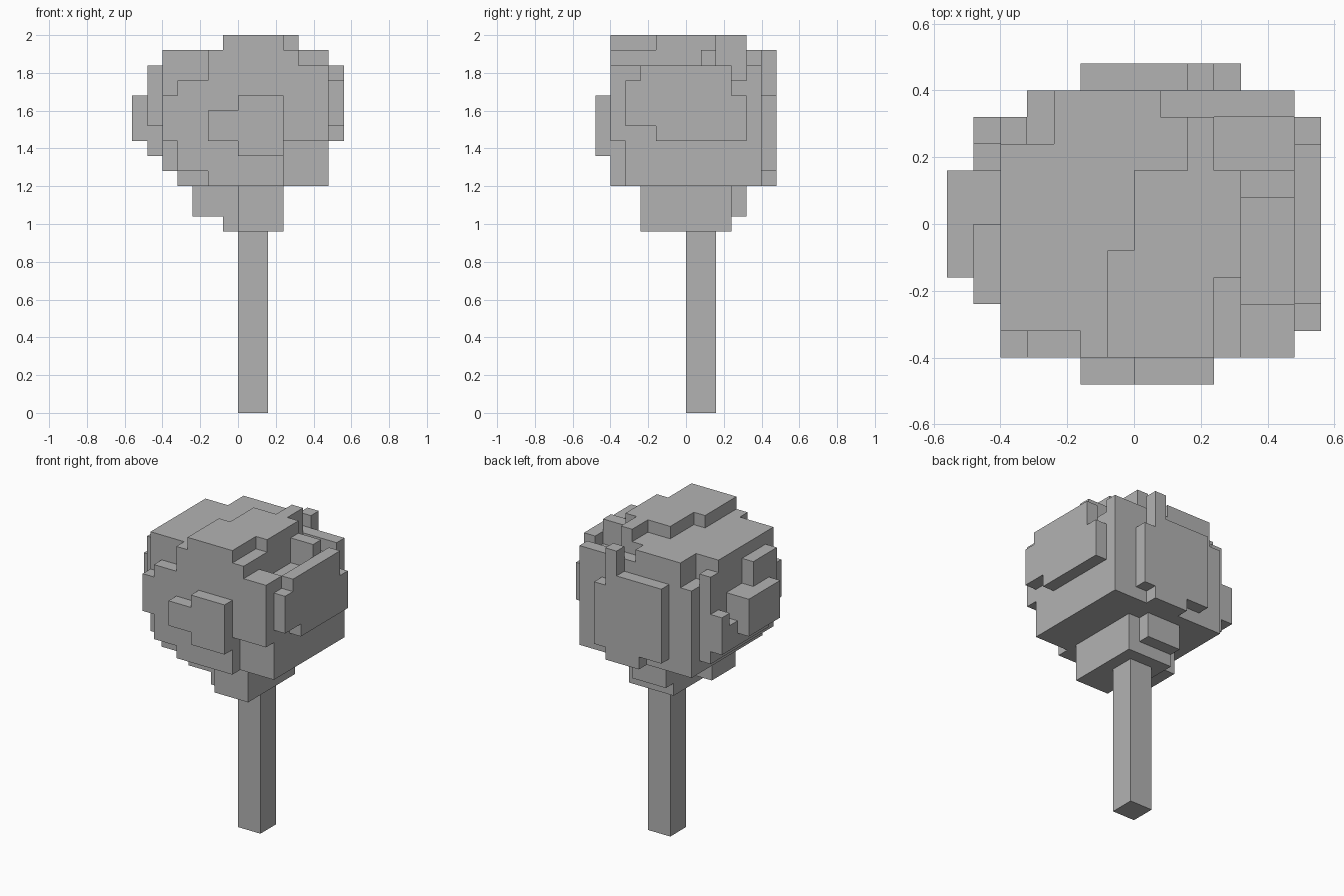
import bpy
import bmesh
from mathutils import Vector

UNIT = 0.08  # edge length of one block

default_cube = bpy.data.objects.get("Cube")
if default_cube:
    bpy.data.objects.remove(default_cube, do_unlink=True)

grey = bpy.data.materials.new("plain_grey")
grey.use_nodes = True
grey.diffuse_color = (0.45, 0.45, 0.45, 1)
grey.node_tree.nodes["Principled BSDF"].inputs["Base Color"].default_value = grey.diffuse_color


def fill(cells, x, y, z):
    """Add every block inside the given ranges."""
    cells.update((i, j, k) for i in range(*x) for j in range(*y) for k in range(*z))


def build_blocks(name, cells):
    """Make one clean outer shell around a set of blocks."""
    bm = bmesh.new()
    corners = {}

    def vert(point):
        key = tuple(round(c) for c in point)
        if key not in corners:
            corners[key] = bm.verts.new(Vector(key) * UNIT)
        return corners[key]

    for cell in sorted(cells):
        centre = Vector(cell) + Vector((0.5, 0.5, 0.5))
        for axis in range(3):
            for sign in (-1, 1):
                normal = Vector((0, 0, 0))
                normal[axis] = sign
                neighbour = tuple(int(c) for c in Vector(cell) + normal)
                if neighbour in cells:
                    continue
                side = Vector((0, 0, 0))
                side[(axis + 1) % 3] = 0.5
                up = normal.cross(side)
                middle = centre + normal / 2
                bm.faces.new([vert(middle + p) for p in
                              (-side - up, side - up, side + up, -side + up)])
    # Merge coplanar block faces into large flat faces
    bmesh.ops.dissolve_limit(bm, angle_limit=0.01, verts=bm.verts, edges=bm.edges)
    mesh = bpy.data.meshes.new(name)
    bm.to_mesh(mesh)
    bm.free()
    mesh.materials.append(grey)
    obj = bpy.data.objects.new(name, mesh)
    bpy.context.collection.objects.link(obj)
    return obj


# Trunk
trunk = set()
fill(trunk, x=(0, 2), y=(0, 2), z=(0, 12))
build_blocks("trunk", trunk)

leaves = set()

# Underside clumps
fill(leaves, x=(0, 3), y=(-3, 3), z=(12, 15))
fill(leaves, x=(-1, 0), y=(-2, 3), z=(12, 15))
fill(leaves, x=(-3, 0), y=(-2, 1), z=(13, 15))
fill(leaves, x=(-1, 2), y=(3, 4), z=(13, 15))

# Core
fill(leaves, x=(-4, 6), y=(-4, 5), z=(15, 22))

# Front layer and raised front patch
fill(leaves, x=(-5, 6), y=(-5, -4), z=(18, 21))
fill(leaves, x=(-4, 6), y=(-5, -4), z=(21, 22))
fill(leaves, x=(-4, 3), y=(-5, -4), z=(16, 18))
fill(leaves, x=(-2, 3), y=(-5, -4), z=(15, 16))
fill(leaves, x=(0, 3), y=(-6, -5), z=(17, 21))
fill(leaves, x=(-2, 0), y=(-6, -5), z=(18, 20))

# Right-hand wall seen from the front, stepped outwards
fill(leaves, x=(6, 7), y=(-4, -2), z=(19, 22))
fill(leaves, x=(6, 7), y=(-3, 3), z=(19, 23))
fill(leaves, x=(6, 7), y=(-2, 4), z=(18, 21))

# Opposite wall, stepped outwards
fill(leaves, x=(-5, -4), y=(-4, 4), z=(16, 23))
fill(leaves, x=(-6, -5), y=(-3, 0), z=(19, 23))
fill(leaves, x=(-6, -5), y=(-2, 3), z=(17, 19))
fill(leaves, x=(-6, -5), y=(3, 4), z=(17, 20))
fill(leaves, x=(-7, -5), y=(-2, 2), z=(18, 21))

# Back patch with its small knob
fill(leaves, x=(-2, 4), y=(5, 6), z=(16, 21))
fill(leaves, x=(-2, 3), y=(5, 6), z=(21, 22))
fill(leaves, x=(0, 3), y=(5, 6), z=(15, 16))
fill(leaves, x=(2, 3), y=(5, 6), z=(22, 24))

# Upper layers
fill(leaves, x=(-5, 3), y=(-4, 3), z=(22, 24))
fill(leaves, x=(-3, 1), y=(3, 5), z=(22, 24))
fill(leaves, x=(1, 3), y=(3, 4), z=(22, 24))
fill(leaves, x=(-2, 4), y=(-5, 2), z=(22, 24))
fill(leaves, x=(4, 6), y=(1, 2), z=(22, 24))
fill(leaves, x=(4, 6), y=(-5, -3), z=(22, 23))
fill(leaves, x=(1, 6), y=(4, 5), z=(22, 23))

# Crown cap
fill(leaves, x=(-1, 3), y=(-5, -1), z=(24, 25))
fill(leaves, x=(0, 4), y=(-1, 2), z=(24, 25))
fill(leaves, x=(3, 4), y=(-2, -1), z=(24, 25))
fill(leaves, x=(2, 3), y=(2, 4), z=(24, 25))

build_blocks("leaf_canopy", leaves)
